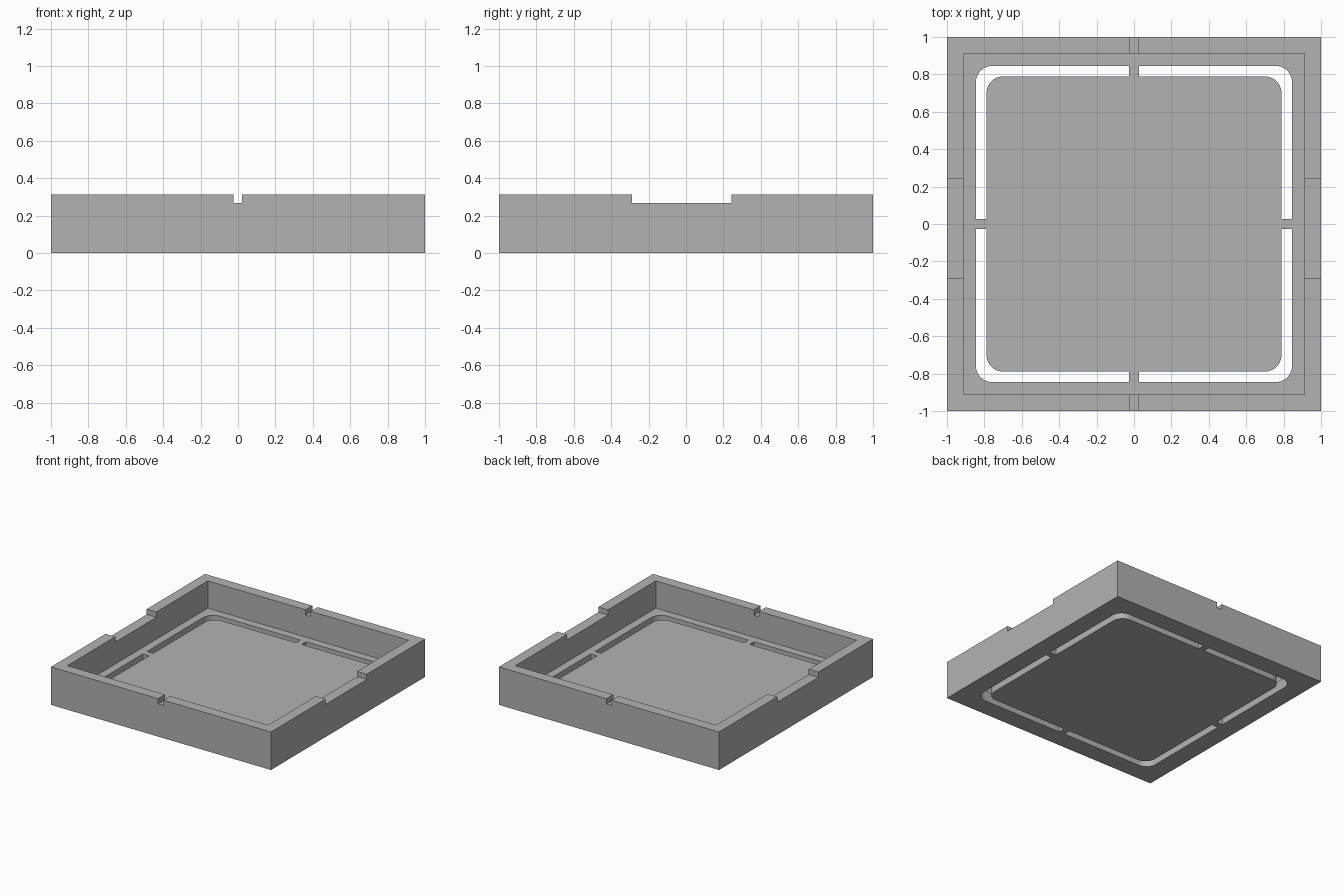
import bpy
import bmesh
from math import cos, sin, pi
from mathutils import Matrix

cube = bpy.data.objects.get("Cube")
if cube:
    bpy.data.objects.remove(cube, do_unlink=True)

HEIGHT, FLOOR, NOTCH = 0.312, 0.088, 0.268
INNER = 0.912                      # inside face of the walls
SLOT_OUT, SLOT_IN = 0.846, 0.789   # edges of the slot ring
BRIDGE, RADIUS = 0.026, 0.09

grey = bpy.data.materials.new("plain grey")
grey.use_nodes = True
grey.diffuse_color = (0.448, 0.448, 0.448, 1)
grey.node_tree.nodes["Principled BSDF"].inputs["Base Color"].default_value = grey.diffuse_color


def prism(name, outline, z0, z1, turn=0.0):
    """Extrude a flat outline from z0 up to z1, turned about z."""
    bm = bmesh.new()
    face = bm.faces.new([bm.verts.new((x, y, z0)) for x, y in outline])
    top = bmesh.ops.extrude_face_region(bm, geom=[face])["geom"]
    verts = [v for v in top if isinstance(v, bmesh.types.BMVert)]
    bmesh.ops.translate(bm, verts=verts, vec=(0, 0, z1 - z0))
    bmesh.ops.rotate(bm, verts=bm.verts, matrix=Matrix.Rotation(turn, 3, 'Z'))
    bmesh.ops.recalc_face_normals(bm, faces=bm.faces)
    mesh = bpy.data.meshes.new(name)
    bm.to_mesh(mesh)
    bm.free()
    obj = bpy.data.objects.new(name, mesh)
    bpy.context.collection.objects.link(obj)
    return obj


def rect(x0, x1, y0, y1):
    return [(x0, y0), (x1, y0), (x1, y1), (x0, y1)]


def corner(edge, steps=10):
    """Rounded corner running from the +x side to the +y side."""
    c = edge - RADIUS
    angles = [pi / 2 * i / steps for i in range(steps + 1)]
    return [(c + RADIUS * cos(a), c + RADIUS * sin(a)) for a in angles]


def cut(target, cutter):
    cutter.hide_render = True
    mod = target.modifiers.new("cut", 'BOOLEAN')
    mod.operation = 'DIFFERENCE'
    mod.solver = 'EXACT'
    mod.object = cutter
    bpy.context.view_layer.objects.active = target
    bpy.ops.object.modifier_apply(modifier=mod.name)
    bpy.data.objects.remove(cutter, do_unlink=True)


# Solid block, then the open cavity
tray = prism("tray", rect(-1, 1, -1, 1), 0, HEIGHT)
cut(tray, prism("cavity", rect(-INNER, INNER, -INNER, INNER), FLOOR, 1))

# Narrow notches front to back, wide notches side to side
cut(tray, prism("narrow_notch", rect(-0.025, 0.022, -1.2, 1.2), NOTCH, 1))
cut(tray, prism("wide_notch", rect(-1.2, 1.2, -0.29, 0.243), NOTCH, 1))

# Four rounded corner slots through the floor, split by bridges
slot = ([(SLOT_IN, BRIDGE), (SLOT_OUT, BRIDGE)] + corner(SLOT_OUT)
        + [(BRIDGE, SLOT_OUT), (BRIDGE, SLOT_IN)] + corner(SLOT_IN)[::-1])
for i in range(4):
    cut(tray, prism("corner_slot", slot, -0.1, FLOOR + 0.05, i * pi / 2))

tray.data.materials.clear()
tray.data.materials.append(grey)
for poly in tray.data.polygons:
    poly.material_index = 0

# Smooth slot corners, crisp edges elsewhere
bpy.ops.object.select_all(action='DESELECT')
tray.select_set(True)
bpy.context.view_layer.objects.active = tray
bpy.ops.object.shade_smooth_by_angle(angle=pi / 6)
